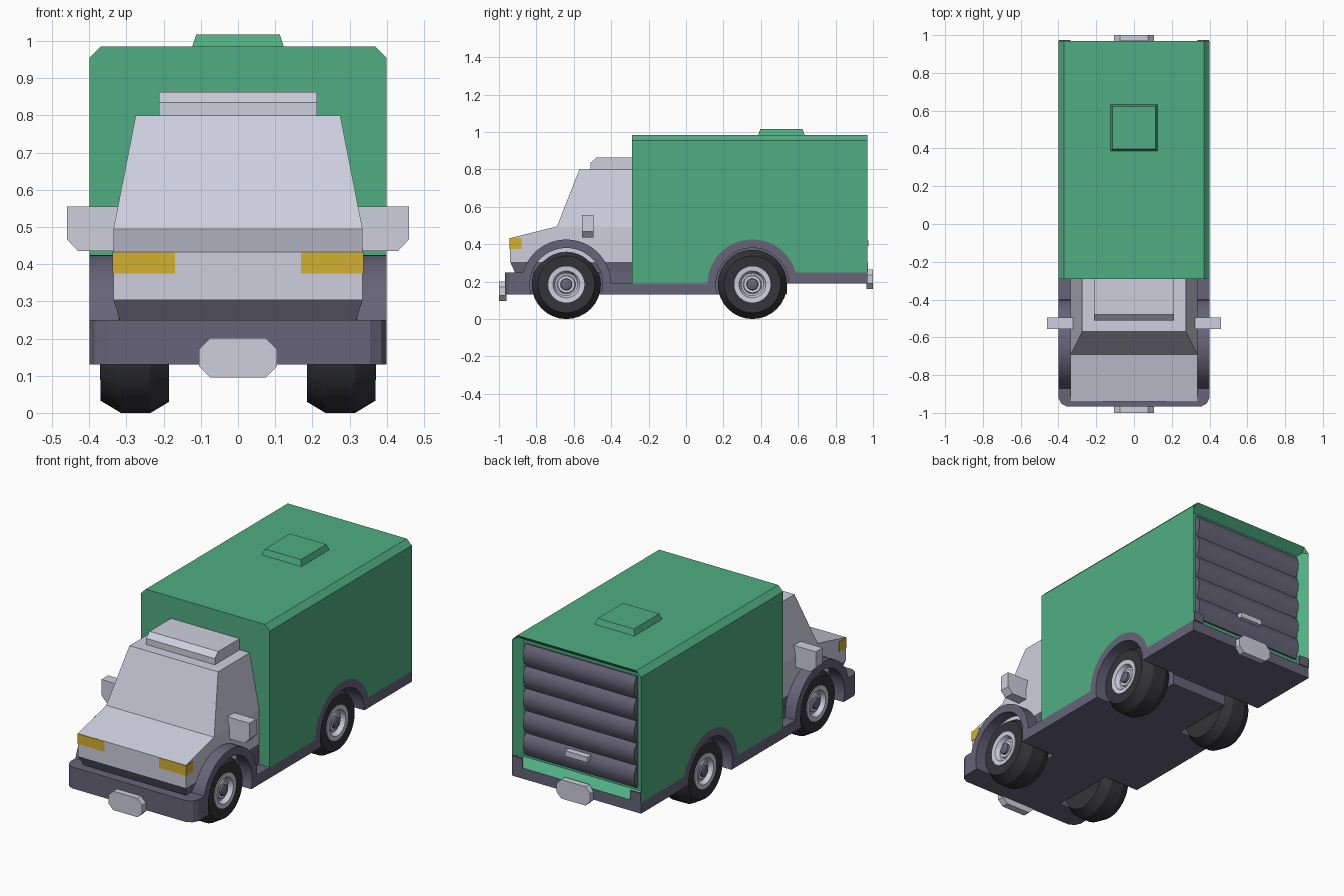
import bpy, bmesh
from math import sin, cos, asin, pi, radians

if "Cube" in bpy.data.objects:
    bpy.data.objects.remove(bpy.data.objects["Cube"])


def material(name, r, g, b):
    m = bpy.data.materials.new(name)
    lin = lambda c: ((c / 255 + 0.055) / 1.055) ** 2.4
    m.diffuse_color = (lin(r), lin(g), lin(b), 1)
    m.use_nodes = True
    m.node_tree.nodes["Principled BSDF"].inputs["Base Color"].default_value = m.diffuse_color
    return m


GREEN = material("green paint", 80, 174, 130)
LIGHT = material("light grey paint", 206, 207, 222)
DARK = material("dark purple grey", 103, 100, 120)
TYRE = material("black rubber", 52, 52, 57)
YELLOW = material("yellow lamp", 212, 176, 45)


def finish(name, bm, mat, smooth=False):
    bmesh.ops.recalc_face_normals(bm, faces=bm.faces[:])
    me = bpy.data.meshes.new(name)
    bm.to_mesh(me)
    bm.free()
    me.materials.append(mat)
    if smooth:
        me.shade_smooth()
        me.set_sharp_from_angle(angle=radians(28))
    ob = bpy.data.objects.new(name, me)
    bpy.context.collection.objects.link(ob)
    return ob


def prism_bm(pts, a, b, axis):
    """Extrude a 2D outline from a to b along an axis."""
    place = {"x": lambda p, t: (t, p[0], p[1]),
             "y": lambda p, t: (p[0], t, p[1]),
             "z": lambda p, t: (p[0], p[1], t)}[axis]
    bm = bmesh.new()
    lo = [bm.verts.new(place(p, a)) for p in pts]
    hi = [bm.verts.new(place(p, b)) for p in pts]
    bm.faces.new(lo)
    bm.faces.new(hi)
    n = len(pts)
    for i in range(n):
        j = (i + 1) % n
        bm.faces.new((lo[i], lo[j], hi[j], hi[i]))
    bmesh.ops.recalc_face_normals(bm, faces=bm.faces[:])
    return bm


def prism(name, pts, a, b, axis, mat, smooth=False):
    return finish(name, prism_bm(pts, a, b, axis), mat, smooth)


def box(name, x0, x1, y0, y1, z0, z1, mat):
    return prism(name, [(x0, y0), (x1, y0), (x1, y1), (x0, y1)], z0, z1, "z", mat)


def arc(cy, r, a0, a1, n=24):
    return [(cy + r * cos(a0 + (a1 - a0) * i / n), WZ + r * sin(a0 + (a1 - a0) * i / n))
            for i in range(n + 1)]


FRONT, REAR, WZ = -0.64, 0.355, 0.185   # wheel centres
RO, RI = 0.24, 0.195                    # wheel arch radii
LOW, HIGH = asin(0.005 / RO), asin(0.065 / RO)
rear_arch = arc(REAR, RO, HIGH, pi - LOW)

# Chassis: solid middle, and outer sides with wheel wells
top = [(0.97, 0.19), (0.97, 0.25)] + rear_arch + arc(FRONT, RO, LOW, pi - HIGH)
prism("chassis_middle", [(-0.872, 0.13), (0.54, 0.13), (0.54, 0.19)] + top,
      -0.18, 0.18, "x", DARK)
A = asin(0.055 / RI)
wells = arc(FRONT, RI, pi + A, -A) + arc(REAR, RI, pi + A, asin(0.005 / RI))
for s, side in ((1, "right"), (-1, "left")):
    prism("chassis_" + side, [(-0.872, 0.13)] + wells + top,
          s * 0.18, s * 0.40, "x", DARK, True)

# Front bumper
prism("front_bumper", [(-0.40, -0.872), (-0.40, -0.92), (-0.385, -0.95), (-0.355, -0.967),
                       (0.355, -0.967), (0.385, -0.95), (0.40, -0.92), (0.40, -0.872)],
      0.13, 0.25, "z", DARK)

# Cargo box with recessed rear opening and chamfered roof edges
bm = prism_bm([(0.97, 0.25)] + rear_arch +
              [(-0.29, 0.19), (-0.29, 0.985), (0.97, 0.985)], -0.40, 0.40, "x")
back = [f for f in bm.faces if f.normal.y > 0.9 and f.calc_center_median().y > 0.96]
bmesh.ops.inset_region(bm, faces=back, thickness=0.055)
bmesh.ops.translate(bm, verts=list({v for f in back for v in f.verts}), vec=(0, -0.05, 0))
edges = [e for e in bm.edges if e.calc_length() > 1
         and all(v.co.z > 0.98 and abs(v.co.x) > 0.39 for v in e.verts)]
bmesh.ops.bevel(bm, geom=edges, offset=0.03, segments=1, affect="EDGES")
finish("cargo_box", bm, GREEN)

# Roller door: five bulging slats
slats, z0, h = [(0.915, 0.305)], 0.305, 0.125
for i in range(5):
    for f, y in ((0.0, 0.93), (0.3, 0.951), (0.6, 0.955), (0.85, 0.945)):
        slats.append((y, z0 + (i + f) * h))
slats += [(0.93, 0.93), (0.915, 0.93)]
prism("roller_door", slats, -0.345, 0.345, "x", DARK, True)
box("door_handle", -0.07, 0.07, 0.94, 0.975, 0.39, 0.42, LIGHT)

# Roof hatch
bm = prism_bm([(-0.125, 0.385), (0.125, 0.385), (0.125, 0.635), (-0.125, 0.635)],
              0.98, 1.017, "z")
for v in bm.verts:
    if v.co.z > 1:
        v.co.x *= 0.9
        v.co.y = 0.51 + (v.co.y - 0.51) * 0.9
finish("roof_hatch", bm, GREEN)

# Cab: skirt, bonnet section, tapered upper section and roof deflector
bm = prism_bm([(-0.915, 0.25), (-0.94, 0.305), (-0.29, 0.305), (-0.29, 0.25)],
              -0.335, 0.335, "x")
for v in bm.verts:
    if v.co.z < 0.26 and v.co.y < -0.9:
        v.co.x *= 0.95
finish("cab_skirt", bm, DARK)
box("cab_step", -0.335, 0.335, -0.42, -0.29, 0.18, 0.25, DARK)
prism("cab_lower", [(-0.94, 0.305), (-0.94, 0.433), (-0.69, 0.495), (-0.29, 0.495),
                    (-0.29, 0.305)], -0.335, 0.335, "x", LIGHT)
bm = prism_bm([(-0.69, 0.495), (-0.57, 0.80), (-0.29, 0.80), (-0.29, 0.495)],
              -0.335, 0.335, "x")
for v in bm.verts:
    if v.co.z > 0.7:
        v.co.x *= 0.275 / 0.335
finish("cab_upper", bm, LIGHT)
prism("roof_deflector", [(-0.51, 0.79), (-0.51, 0.835), (-0.48, 0.863), (-0.29, 0.863),
                         (-0.29, 0.79)], -0.213, 0.213, "x", LIGHT)

# Octagonal bumper plates
for name, zc, y0, y1 in (("front_plate", 0.148, -1.0, -0.96), ("rear_plate", 0.213, 0.965, 1.0)):
    pts = [(sx * x, zc + sz * z) for sx, sz, x, z in (
        (-1, -1, 0.075, 0.053), (1, -1, 0.075, 0.053), (1, -1, 0.105, 0.023),
        (1, 1, 0.105, 0.023), (1, 1, 0.075, 0.053), (-1, 1, 0.075, 0.053),
        (-1, 1, 0.105, 0.023), (-1, -1, 0.105, 0.023))]
    prism(name, pts, y0, y1, "y", LIGHT)


def lathe(name, prof, s, cy, mat, n=32):
    """Revolve an (x, radius) profile round a wheel axle."""
    bm = bmesh.new()
    rings = [[bm.verts.new((s * x, cy + r * cos(2 * pi * i / n), WZ + r * sin(2 * pi * i / n)))
              for i in range(n)] for x, r in prof]
    for p, q in zip(rings, rings[1:]):
        for i in range(n):
            j = (i + 1) % n
            bm.faces.new((p[i], p[j], q[j], q[i]))
    bm.faces.new(rings[0])
    bm.faces.new(rings[-1])
    finish(name, bm, mat, True)


# Mirrored parts: headlamps, mirrors, tail lamps and wheels
for s, side in ((1, "right"), (-1, "left")):
    box("headlamp_" + side, s * 0.17, s * 0.338, -0.943, -0.88, 0.375, 0.432, YELLOW)
    prism("mirror_" + side, [(s * 0.32, 0.435), (s * 0.43, 0.435), (s * 0.46, 0.467),
                             (s * 0.46, 0.555), (s * 0.32, 0.555)], -0.555, -0.495, "y", LIGHT)
    box("tail_lamp_" + side, s * 0.335, s * 0.398, 0.966, 0.974, 0.252, 0.305, DARK)
    for cy, end in ((FRONT, "front"), (REAR, "rear")):
        tag = end + "_" + side
        lathe("tyre_" + tag, [(0.185, 0.09), (0.185, 0.155), (0.235, 0.185), (0.315, 0.185),
                              (0.37, 0.152), (0.366, 0.092), (0.335, 0.085)], s, cy, TYRE)
        lathe("rim_" + tag, [(0.33, 0.097), (0.371, 0.097), (0.369, 0.072), (0.345, 0.06),
                             (0.345, 0.05), (0.355, 0.045)], s, cy, LIGHT)
        lathe("hub_cap_" + tag, [(0.34, 0.034), (0.366, 0.03), (0.37, 0.022)], s, cy, DARK, 16)
